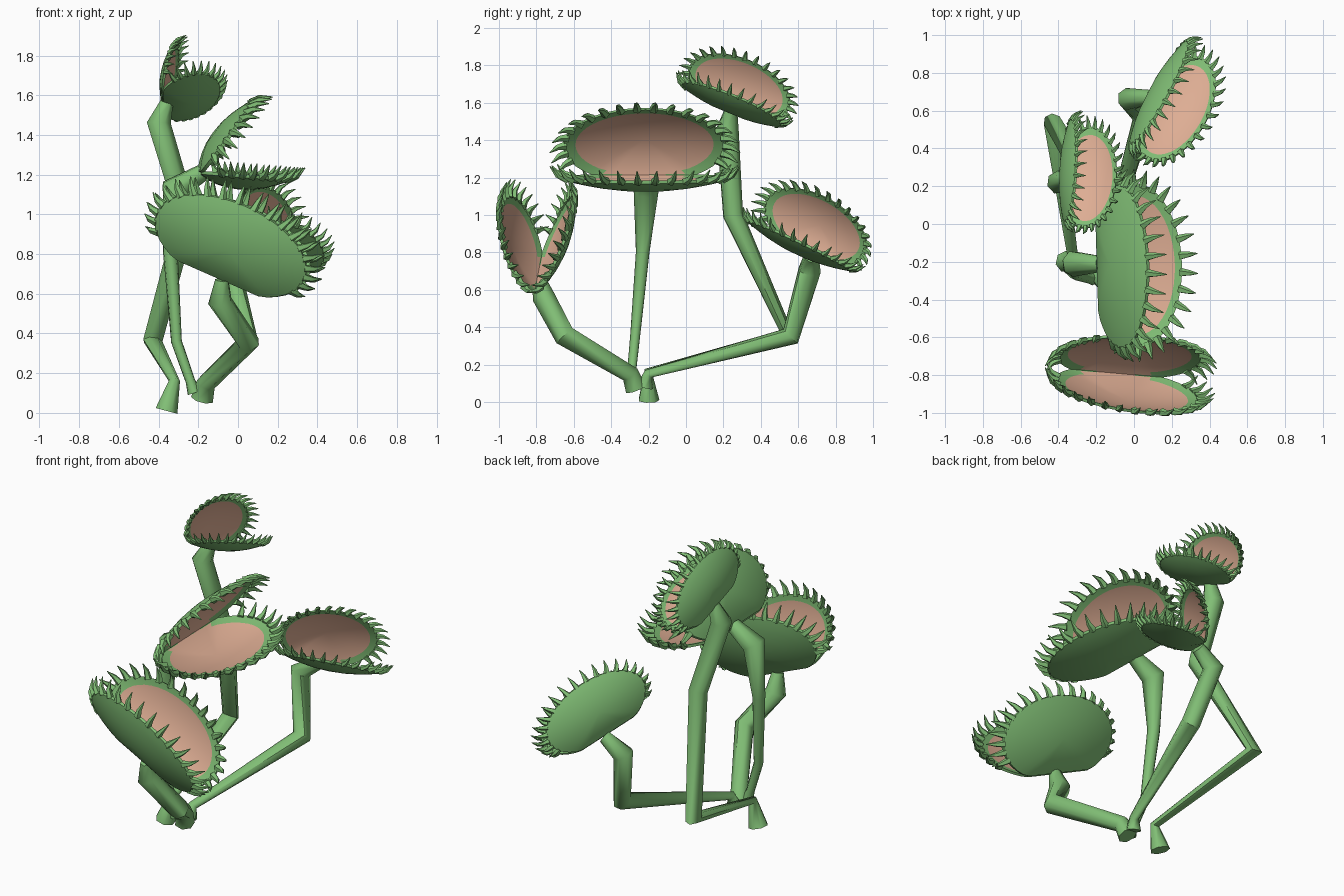
import bpy, bmesh, math
from mathutils import Vector

if "Cube" in bpy.data.objects:
    bpy.data.objects.remove(bpy.data.objects["Cube"])


def material(name, col):
    m = bpy.data.materials.new(name)
    m.diffuse_color = (*col, 1)
    m.use_nodes = True
    m.node_tree.nodes["Principled BSDF"].inputs["Base Color"].default_value = m.diffuse_color
    return m


GREEN = material("leaf green", (0.22, 0.52, 0.18))
PINK = material("inner pink", (0.73, 0.42, 0.295))


def tube(bm, pts, radii, sides):
    """Faceted tube through points, closed at both ends."""
    pts = [Vector(p) for p in pts]
    rings, quat, old = [], None, None
    for k, p in enumerate(pts):
        a = (pts[k] - pts[k - 1]).normalized() if k else Vector()
        b = (pts[k + 1] - pts[k]).normalized() if k < len(pts) - 1 else Vector()
        tan = (a + b).normalized()
        quat = tan.to_track_quat('Z', 'Y') if quat is None else old.rotation_difference(tan) @ quat
        old = tan
        rings.append([bm.verts.new(p + quat @ Vector((math.cos(t) * radii[k], math.sin(t) * radii[k], 0)))
                      for t in (2 * math.pi * i / sides for i in range(sides))])
    for r0, r1 in zip(rings, rings[1:]):
        for i in range(sides):
            j = (i + 1) % sides
            bm.faces.new((r0[i], r0[j], r1[j], r1[i]))
    bm.faces.new(rings[0][::-1])
    bm.faces.new(rings[-1])


def finish(bm, name, angle):
    bmesh.ops.recalc_face_normals(bm, faces=bm.faces[:])
    me = bpy.data.meshes.new(name)
    bm.to_mesh(me)
    bm.free()
    me.materials.append(GREEN)
    me.materials.append(PINK)
    ob = bpy.data.objects.new(name, me)
    bpy.context.collection.objects.link(ob)
    bpy.ops.object.select_all(action='DESELECT')
    ob.select_set(True)
    bpy.context.view_layer.objects.active = ob
    bpy.ops.object.shade_smooth_by_angle(angle=math.radians(angle))


def lobe(bm, origin, h, w, out, L, W):
    """Cupped oval leaf cut straight along the hinge, with a toothed rim."""
    N, cq, bq = 44, 0.45 * W, 0.55 * W
    rhos = (0.3, 0.55, 0.75, 0.85, 0.94, 1.0)

    def place(p, q, d):
        return origin + h * p + w * q + out * d

    def rim(t):
        return L * math.cos(t), max(cq + bq * math.sin(t), 0)

    def ring(rho, off):
        vs = []
        for i in range(N):
            p, q = rim(2 * math.pi * i / N)
            vs.append(bm.verts.new(place(p * rho, cq + (q - cq) * rho, 0.14 * L * (1 - rho * rho) + off)))
        return vs

    edges = []
    for off, inner in ((0.02 * L, False), (-0.02 * L, True)):
        rings = [ring(r, off) for r in rhos]
        mid = bm.verts.new(place(0, cq, 0.14 * L + off))
        faces = [bm.faces.new((mid, rings[0][i], rings[0][(i + 1) % N])) for i in range(N)]
        for a, b in zip(rings, rings[1:]):
            faces += [bm.faces.new((a[i], b[i], b[(i + 1) % N], a[(i + 1) % N])) for i in range(N)]
        if inner:  # pink oval on the inside, running down to the hinge
            for f in faces:
                v = f.calc_center_median() - origin
                if (v.dot(h) / L) ** 2 + ((v.dot(w) - cq) / bq) ** 2 < 0.85 ** 2:
                    f.material_index = 1
        edges.append(rings[-1])
    for i in range(N):
        j = (i + 1) % N
        bm.faces.new((edges[0][i], edges[0][j], edges[1][j], edges[1][i]))
    # teeth, curling inward
    for k in range(20):
        t = math.radians(-24 + 228 * k / 19)
        p, q = rim(t)
        base = place(p * 0.97, cq + (q - cq) * 0.97, 0)
        rad = (h * math.cos(t) + w * math.sin(t)).normalized()
        s = 0.2 * L
        tube(bm, [base, base + (rad - out * 0.4) * s * 0.55, base + (rad - out * 0.75) * s],
             [0.055 * L, 0.036 * L, 0.006 * L], 5)


def trap(name, origin, h, e1, lift, half, L, W):
    """Two lobes opening about the hinge; lift is the angle of the middle."""
    h = Vector(h).normalized()
    e1 = Vector(e1)
    e1 = (e1 - h * e1.dot(h)).normalized()
    e2 = e1.cross(h)
    if e2.z < 0:
        e2 = -e2
    bm = bmesh.new()
    for s in (-1, 1):
        a = math.radians(lift + s * half)
        w = e1 * math.cos(a) + e2 * math.sin(a)
        out = (e2 * math.cos(a) - e1 * math.sin(a)) * s
        lobe(bm, Vector(origin), h, w, out, L, W)
    finish(bm, name, 50)


# Traps
trap("front_trap", (-0.10, -0.79, 0.68), (0.91, -0.08, -0.40), (0, -1, 0), 89, 27, 0.41, 0.44)
trap("middle_trap", (-0.19, -0.225, 1.21), (0.03, -1, 0), (1, 0, 0), 24.5, 29, 0.435, 0.445)
trap("top_trap", (-0.375, 0.235, 1.56), (0.03, 0.92, -0.38), (1, 0, 0), 46, 30, 0.29, 0.295)
trap("back_trap", (0.08, 0.66, 0.80), (0.42, 0.82, -0.38), (0.89, -0.46, 0), 46, 30, 0.33, 0.335)

# Stems: path points with radii
STEMS = {
    "front_stem": ([(-0.18, -0.27, 0.07), (-0.16, -0.30, 0.15), (0.05, -0.65, 0.355),
                    (-0.09, -0.76, 0.56), (-0.08, -0.79, 0.67)],
                   [0.058, 0.05, 0.06, 0.062, 0.035]),
    "middle_stem": ([(-0.22, -0.29, 0.10), (-0.24, -0.29, 0.16), (-0.31, -0.27, 0.36), (-0.34, -0.23, 0.80),
                     (-0.32, -0.21, 1.13), (-0.18, -0.21, 1.21)],
                    [0.035, 0.025, 0.028, 0.038, 0.07, 0.045]),
    "top_stem": ([(-0.36, -0.20, 0.01), (-0.32, -0.20, 0.16), (-0.43, 0.54, 0.36),
                  (-0.26, 0.25, 1.00), (-0.40, 0.22, 1.46), (-0.36, 0.24, 1.56)],
                 [0.058, 0.028, 0.05, 0.056, 0.062, 0.035]),
    "back_stem": ([(-0.18, -0.22, 0.08), (-0.17, -0.20, 0.15), (0.05, 0.56, 0.35),
                   (-0.03, 0.66, 0.70), (0.09, 0.67, 0.78)],
                  [0.045, 0.028, 0.056, 0.062, 0.04]),
}
for name, (pts, radii) in STEMS.items():
    bm = bmesh.new()
    tube(bm, pts, radii, 7)
    finish(bm, name, 55)
